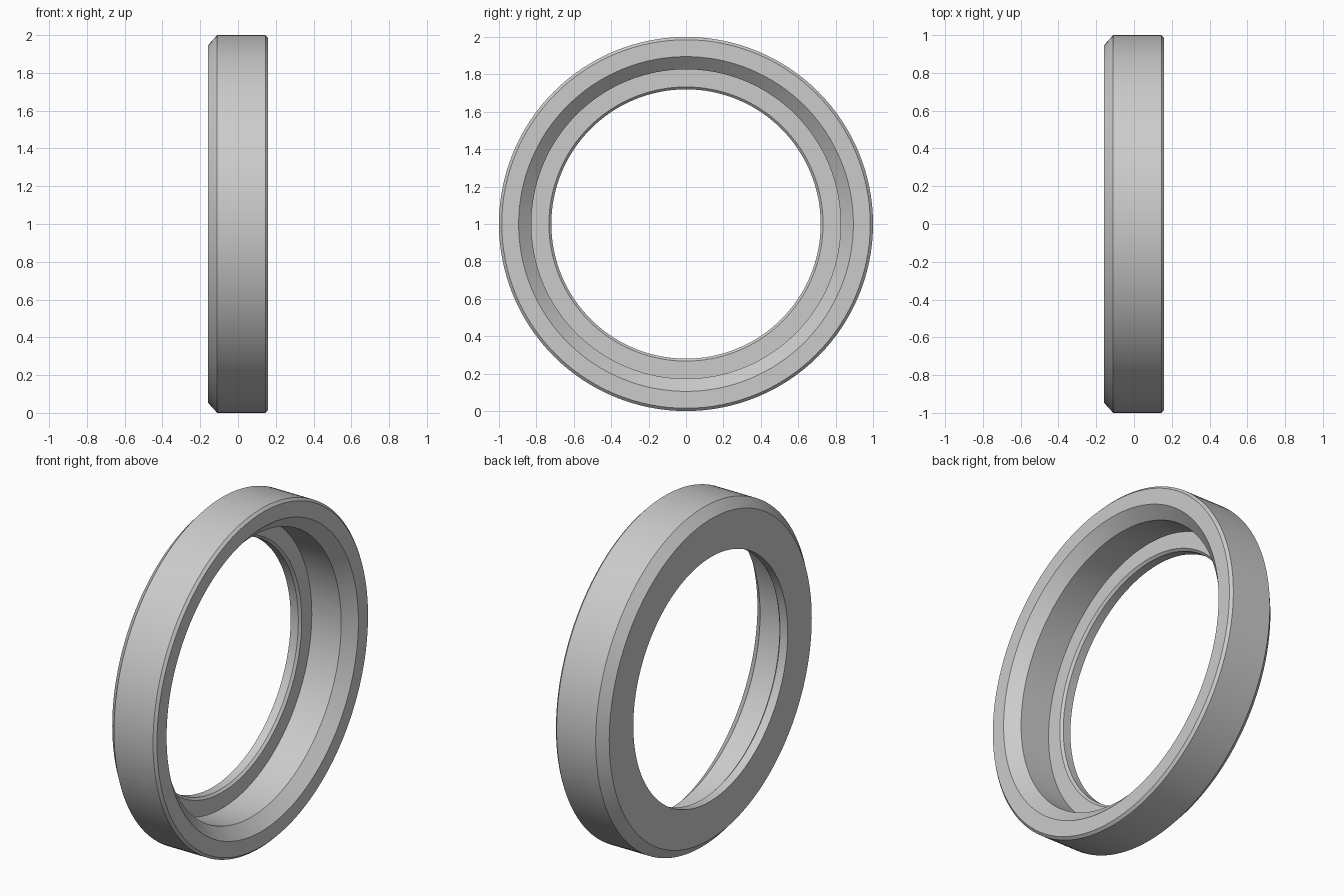
import bpy
import bmesh
import math
from mathutils import Vector, Matrix

cube = bpy.data.objects.get("Cube")
if cube:
    bpy.data.objects.remove(cube, do_unlink=True)

SEGMENTS = 128

# Cross-section as (x along the axis, radius)
profile = [
    (-0.16, 0.72), (-0.16, 0.945),      # flat outer face
    (-0.11, 1.0), (0.145, 1.0),         # wide chamfer and rim
    (0.16, 0.985), (0.16, 0.895),       # narrow chamfer and open face
    (0.095, 0.827), (-0.097, 0.827),    # countersink and bore
    (-0.097, 0.733), (-0.11, 0.72),     # inner shoulder and lip chamfer
]

# Plain grey material
grey = bpy.data.materials.new("light_grey")
grey.use_nodes = True
colour = (0.6, 0.6, 0.6, 1)
grey.diffuse_color = colour
grey.node_tree.nodes["Principled BSDF"].inputs["Base Color"].default_value = colour

# Turn the closed section about the x axis
bm = bmesh.new()
verts = [bm.verts.new((x, 0, r)) for x, r in profile]
edges = [bm.edges.new((v, verts[(i + 1) % len(verts)])) for i, v in enumerate(verts)]
bmesh.ops.spin(bm, geom=verts + edges, cent=Vector(), axis=(1, 0, 0),
               angle=math.tau, steps=SEGMENTS, use_duplicate=False)
bmesh.ops.remove_doubles(bm, verts=bm.verts, dist=0.0001)
bmesh.ops.recalc_face_normals(bm, faces=bm.faces)
bmesh.ops.transform(bm, matrix=Matrix.Translation((0, 0, 1)), verts=bm.verts)
mesh = bpy.data.meshes.new("stepped_ring")
bm.to_mesh(mesh)
bm.free()
mesh.materials.append(grey)

ring = bpy.data.objects.new("stepped_ring", mesh)
bpy.context.collection.objects.link(ring)
bpy.ops.object.select_all(action="DESELECT")
ring.select_set(True)
bpy.context.view_layer.objects.active = ring
bpy.ops.object.shade_smooth_by_angle(angle=math.radians(25))
